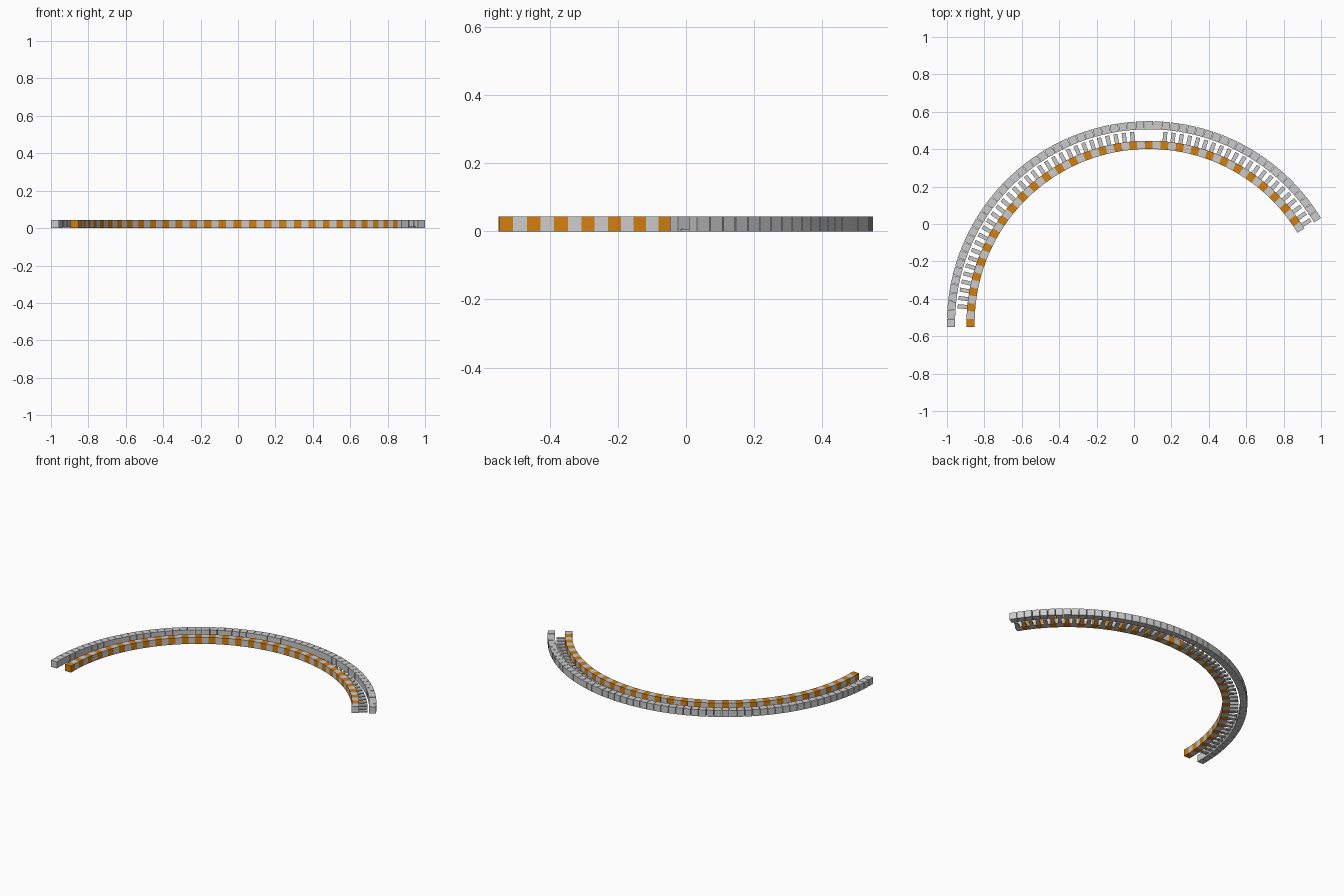
import bpy, bmesh, math
from mathutils import Matrix, Vector

if "Cube" in bpy.data.objects:
    bpy.data.objects.remove(bpy.data.objects["Cube"])

# Curve layout: 60 stations, 2.5 degrees apart, starting at the left end
CX, CY = 0.0785, -0.529
STEP, COUNT = 2.5, 60
HEIGHT = 0.044


def material(name, rgb):
    m = bpy.data.materials.new(name)
    m.diffuse_color = (*rgb, 1.0)
    m.use_nodes = True
    m.node_tree.nodes["Principled BSDF"].inputs["Base Color"].default_value = m.diffuse_color
    return m


grey = material("light_grey", (0.6, 0.6, 0.6))
orange = material("orange", (0.66, 0.21, 0.004))


def arc_of_blocks(name, r_in, r_out, length, height, stations, mats, pick=lambda i: 0):
    """One object made of boxes set radially along the curve."""
    bm = bmesh.new()
    for i in stations:
        a = math.radians(180 - STEP * i)
        r = (r_in + r_out) / 2
        place = (Matrix.Translation(Vector((CX + r * math.cos(a), CY + r * math.sin(a), height / 2)))
                 @ Matrix.Rotation(a, 4, 'Z')
                 @ Matrix.Diagonal((r_out - r_in, length, height, 1.0)))
        box = bmesh.ops.create_cube(bm, size=1.0, matrix=place)
        for f in {f for v in box["verts"] for f in v.link_faces}:
            f.material_index = pick(i)
    mesh = bpy.data.meshes.new(name)
    bm.to_mesh(mesh)
    bm.free()
    for m in mats:
        mesh.materials.append(m)
    obj = bpy.data.objects.new(name, mesh)
    bpy.context.collection.objects.link(obj)
    return obj


# Plain outer barrier
arc_of_blocks("outer_barrier", 1.035, 1.0785, 0.0435, HEIGHT, range(COUNT), [grey])

# Inner kerb with alternating orange and grey blocks
arc_of_blocks("inner_kerb", 0.930, 0.974, 0.042, HEIGHT, range(COUNT),
              [orange, grey], lambda i: i % 2)

# Thin cross slats between them, left out at the start and at the crown
slats = [i for i in range(2, COUNT) if i not in (35, 36, 37)]
arc_of_blocks("cross_slats", 0.974, 1.025, 0.022, 0.008, slats, [grey])
